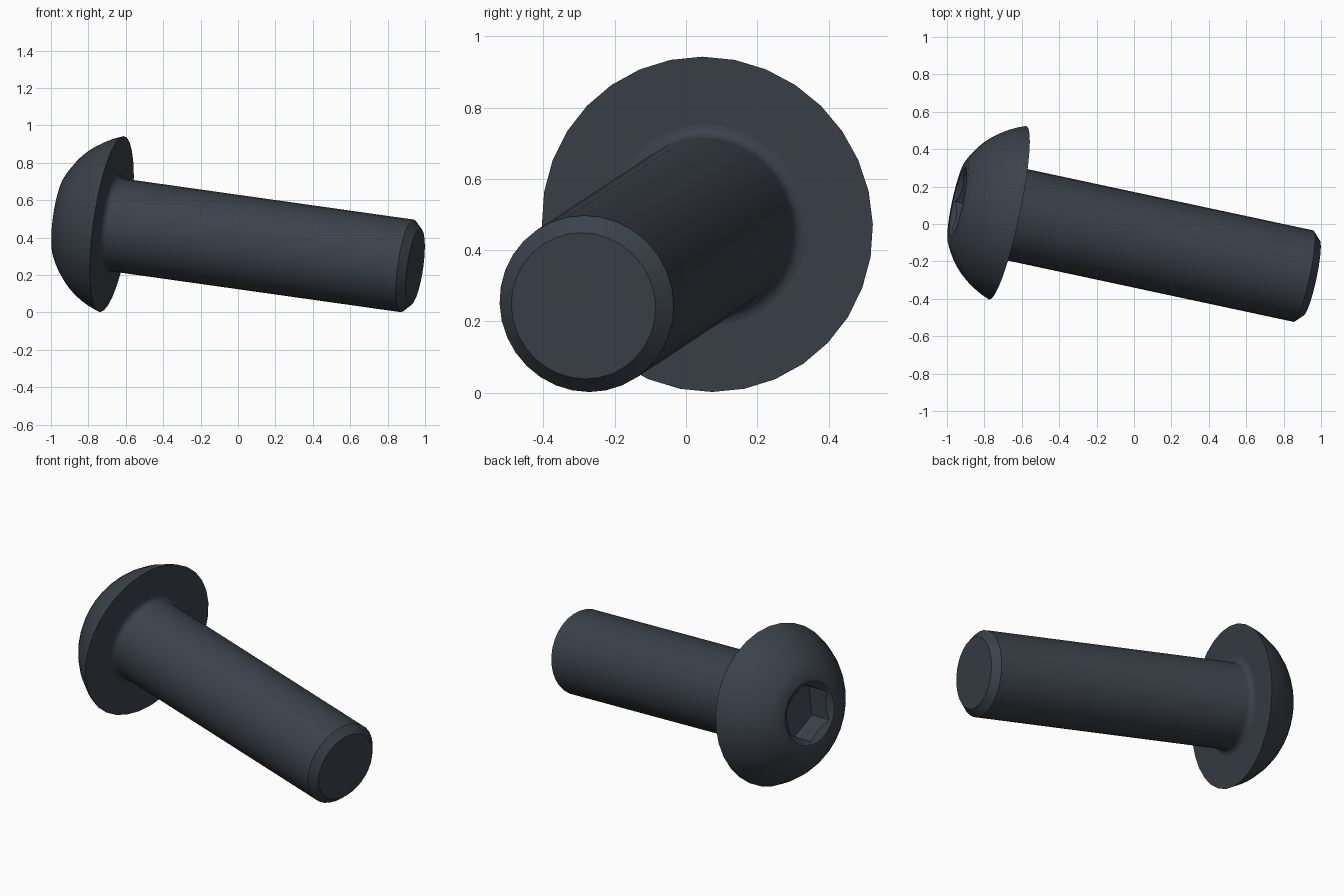
import bpy, bmesh, math
from mathutils import Vector, Matrix

cube = bpy.data.objects.get("Cube")
if cube:
    bpy.data.objects.remove(cube, do_unlink=True)

SIDES = 32
HEAD_R, HEAD_H, FACE_R = 0.475, 0.275, 0.23
SHANK_R, SHANK_L, CHAMFER, FILLET = 0.25, 1.675, 0.043, 0.035
HEX_R, HEX_DEPTH, MOUTH_R = 0.173, 0.156, 0.188

# Tilted frame: local z runs from the head to the tip, origin under the head
axis = Vector((0.9687, -0.2076, -0.1366)).normalized()
side = Vector((0, 0, 1)) - axis * axis.z
side.normalize()
frame = Matrix((side, axis.cross(side), axis)).transposed().to_4x4()
frame.translation = (-0.675, 0.06, 0.472)

steel = bpy.data.materials.new("dark_steel")
steel.use_nodes = True
color = (0.043, 0.054, 0.068, 1)
steel.diffuse_color = color
steel.node_tree.nodes["Principled BSDF"].inputs["Base Color"].default_value = color


def lathe(name, profile, sides=SIDES, cap_start=True):
    """Turn (radius, height) points around the bolt axis and cap the ends."""
    bm = bmesh.new()
    rings = []
    for r, t in profile:
        angles = [math.tau * i / sides for i in range(sides)]
        rings.append([bm.verts.new((r * math.cos(a), r * math.sin(a), t)) for a in angles])
    for low, high in zip(rings, rings[1:]):
        for i in range(sides):
            j = (i + 1) % sides
            bm.faces.new((low[i], low[j], high[j], high[i]))
    if cap_start:
        bm.faces.new(rings[0][::-1])
    bm.faces.new(rings[-1])
    mesh = bpy.data.meshes.new(name)
    bm.to_mesh(mesh)
    bm.free()
    mesh.materials.append(steel)
    obj = bpy.data.objects.new(name, mesh)
    bpy.context.collection.objects.link(obj)
    obj.matrix_world = frame
    return obj


def activate(obj):
    bpy.ops.object.select_all(action="DESELECT")
    obj.select_set(True)
    bpy.context.view_layer.objects.active = obj


def cut(target, cutter):
    cutter.hide_render = True
    mod = target.modifiers.new("socket", "BOOLEAN")
    mod.operation = "DIFFERENCE"
    mod.solver = "EXACT"
    mod.object = cutter
    activate(target)
    bpy.ops.object.modifier_apply(modifier=mod.name)
    bpy.data.objects.remove(cutter, do_unlink=True)


# Domed head: an arc from the flat face out to the rim
start, end = Vector((FACE_R, -HEAD_H)), Vector((HEAD_R, 0))
chord = end - start
bulge = Vector((-chord.y, chord.x)).normalized() * -0.038
steps = 8
dome = [start + chord * (k / steps) - bulge * -4 * (k / steps) * (1 - k / steps)
        for k in range(steps + 1)]
head = lathe("button_head", [tuple(p) for p in dome])

# Hexagonal socket with a countersunk mouth
slope = 0.7
cone = [(MOUTH_R - d / slope, d - HEAD_H) for d in (-0.014, 0.042)]
cut(head, lathe("mouth_cutter", cone))
cut(head, lathe("hex_cutter", [(HEX_R, -HEAD_H - 0.05), (HEX_R, HEX_DEPTH - HEAD_H)], 6))

# Shank: fillet under the head, straight body, chamfered tip
fillet = []
for k in range(6):
    a = math.pi / 2 * k / 5
    fillet.append((SHANK_R + FILLET * (1 - math.sin(a)), FILLET * (1 - math.cos(a))))
tip = [(SHANK_R, SHANK_L - CHAMFER), (SHANK_R - CHAMFER, SHANK_L)]
shank = lathe("shank", fillet + tip, cap_start=False)

for part in (head, shank):
    activate(part)
    bpy.ops.object.shade_smooth_by_angle(angle=math.radians(30))
